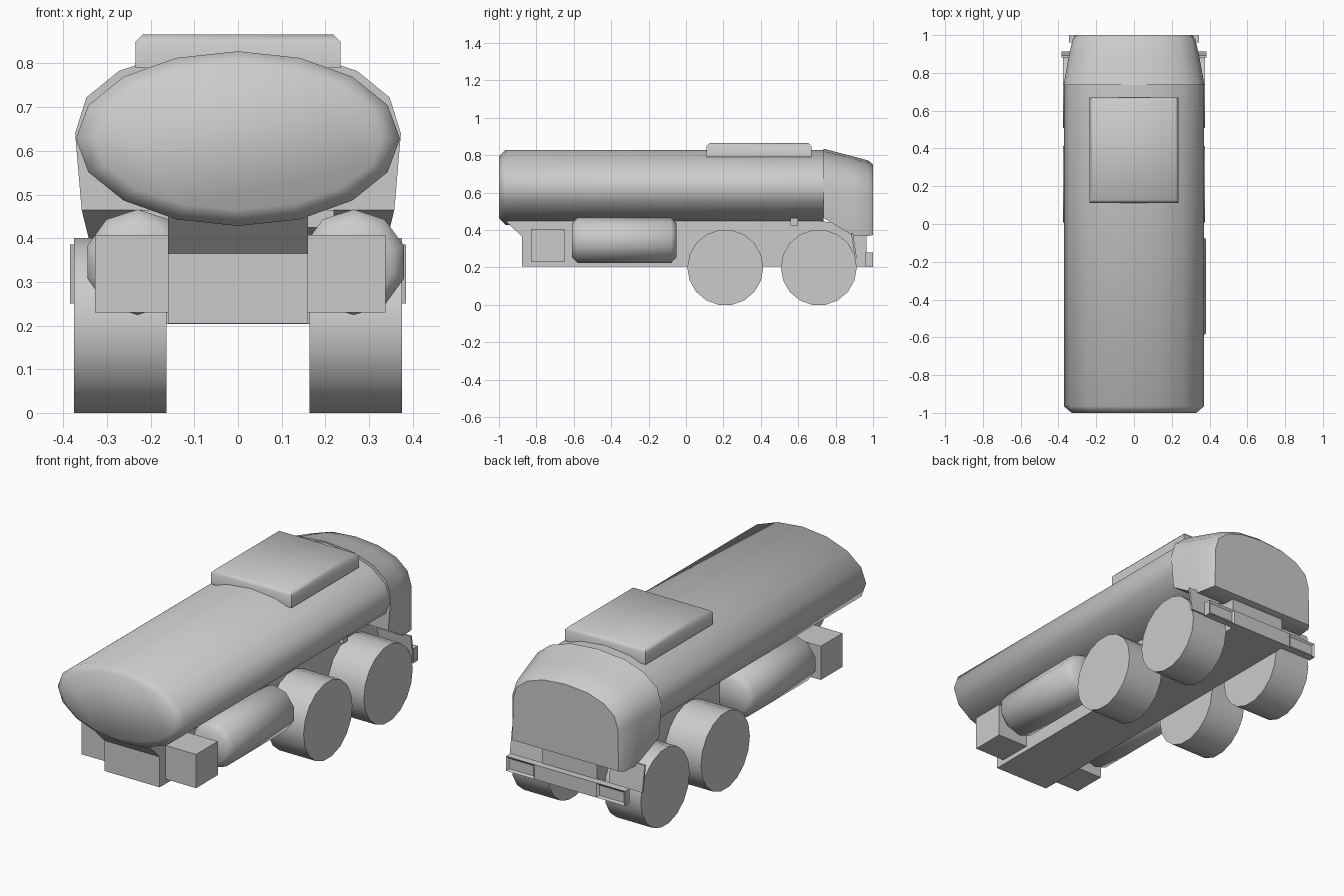
import bpy, bmesh, math
from math import sin, cos, pi, radians

if "Cube" in bpy.data.objects:
    bpy.data.objects.remove(bpy.data.objects["Cube"], do_unlink=True)

grey = bpy.data.materials.new("plain_grey")
grey.use_nodes = True
grey.diffuse_color = (0.6, 0.6, 0.6, 1)
grey.node_tree.nodes["Principled BSDF"].inputs["Base Color"].default_value = (0.6, 0.6, 0.6, 1)


def finish(name, bm, smooth=None):
    bmesh.ops.recalc_face_normals(bm, faces=bm.faces)
    mesh = bpy.data.meshes.new(name)
    bm.to_mesh(mesh)
    bm.free()
    mesh.materials.append(grey)
    ob = bpy.data.objects.new(name, mesh)
    bpy.context.collection.objects.link(ob)
    if smooth:
        bpy.ops.object.select_all(action='DESELECT')
        ob.select_set(True)
        bpy.context.view_layer.objects.active = ob
        bpy.ops.object.shade_smooth_by_angle(angle=radians(smooth))
    return ob


def loft(name, rings, smooth=None):
    """Skin a list of equal-length closed rings and cap both ends."""
    bm = bmesh.new()
    loops = [[bm.verts.new(p) for p in ring] for ring in rings]
    n = len(loops[0])
    for a, b in zip(loops, loops[1:]):
        for i in range(n):
            j = (i + 1) % n
            bm.faces.new((a[i], a[j], b[j], b[i]))
    bm.faces.new(loops[0])
    bm.faces.new(loops[-1])
    return finish(name, bm, smooth)


def box_mesh(x, y, z):
    bm = bmesh.new()
    bmesh.ops.create_cube(bm, size=1)
    for v in bm.verts:
        v.co = [lo + (c + 0.5) * (hi - lo) for c, (lo, hi) in zip(v.co, (x, y, z))]
    return bm


def ellipse(n, cx, y, cz, rx, rz, turn=0.0):
    return [(cx + rx * cos(2 * pi * i / n + turn), y, cz + rz * sin(2 * pi * i / n + turn))
            for i in range(n)]


# Main elliptical tank with a chamfered front end
loft("main_tank", [
    ellipse(16, 0, -1.0, 0.63, 0.33, 0.165),
    ellipse(16, 0, -0.965, 0.628, 0.371, 0.2),
    ellipse(16, 0, 0.735, 0.628, 0.371, 0.2)], 60)


# Rear cowl: arched top, straight sides, rising underside
def cowl_ring(y, half, top, mid, bottom, foot):
    arch = []
    for i in range(9):
        a = pi * i / 8
        c, s = cos(a), sin(a)
        arch.append((half * math.copysign(abs(c) ** 0.9, c), y, mid + (top - mid) * abs(s) ** 0.9))
    return arch + [(-foot, y, bottom), (foot, y, bottom)]


loft("rear_cowl", [
    cowl_ring(0.735, 0.373, 0.835, 0.64, 0.465, 0.358),
    cowl_ring(0.89, 0.345, 0.795, 0.61, 0.372, 0.335),
    cowl_ring(0.975, 0.325, 0.772, 0.60, 0.368, 0.325),
    cowl_ring(1.0, 0.305, 0.75, 0.59, 0.375, 0.308)], 40)

# Roof box with softened top edges
bm = box_mesh((-0.235, 0.235), (0.11, 0.67), (0.79, 0.866))
top_edges = [e for e in bm.edges if all(v.co.z > 0.8 for v in e.verts)]
bmesh.ops.bevel(bm, geom=top_edges, offset=0.017, segments=1, affect='EDGES')
finish("roof_box", bm, 50)

# Chassis beam with a sloped nose
profile = [(-0.965, 0.45), (-0.878, 0.365), (-0.878, 0.205),
           (0.965, 0.205), (0.965, 0.42), (0.7, 0.45)]
loft("chassis", [[(x, y, z) for y, z in profile] for x in (-0.16, 0.16)])

for side, label in ((1, "left"), (-1, "right")):
    # Wheels
    for y, place in ((0.21, "front"), (0.71, "rear")):
        rings = [[(side * x, y + 0.203 * cos(2 * pi * i / 18), 0.2 + 0.203 * sin(2 * pi * i / 18))
                  for i in range(18)] for x in (0.164, 0.376)]
        loft(f"{place}_wheel_{label}", rings, 35)

    # Side cylinder with chamfered ends
    cx = 0.265 if side > 0 else -0.23
    loft(f"side_cylinder_{label}",
         [ellipse(10, cx, y, 0.345, r, r, pi / 2)
          for y, r in ((-0.61, 0.09), (-0.58, 0.121), (-0.08, 0.121), (-0.05, 0.09))], 50)

    # Equipment box
    outer = 0.338 if side > 0 else 0.328
    finish(f"equipment_box_{label}",
           box_mesh(sorted((side * 0.15, side * outer)), (-0.83, -0.65), (0.23, 0.407)))

    # Tilted mud flap
    flap = box_mesh(sorted((side * 0.19, side * 0.385)), (0.903, 0.913), (0.25, 0.385))
    for v in flap.verts:
        v.co.y -= (v.co.z - 0.25) * 0.15
    finish(f"mud_flap_{label}", flap)

    # Small bracket under the tank
    finish(f"tank_bracket_{label}",
           box_mesh(sorted((side * 0.15, side * 0.22)), (0.56, 0.6), (0.425, 0.465)))

# Bumper with a recessed lamp panel at each end
bm = box_mesh((-0.345, 0.345), (0.96, 1.0), (0.203, 0.28))
for x in (-0.18, 0.18):
    bmesh.ops.bisect_plane(bm, geom=bm.verts[:] + bm.edges[:] + bm.faces[:],
                           plane_co=(x, 0, 0), plane_no=(1, 0, 0))
bm.normal_update()
lamps = [f for f in bm.faces if f.normal.y > 0.9 and abs(f.calc_center_median().x) > 0.2]
bmesh.ops.inset_individual(bm, faces=lamps, thickness=0.016, depth=0)
for f in lamps:
    for v in f.verts:
        v.co.y -= 0.008
finish("rear_bumper", bm)
